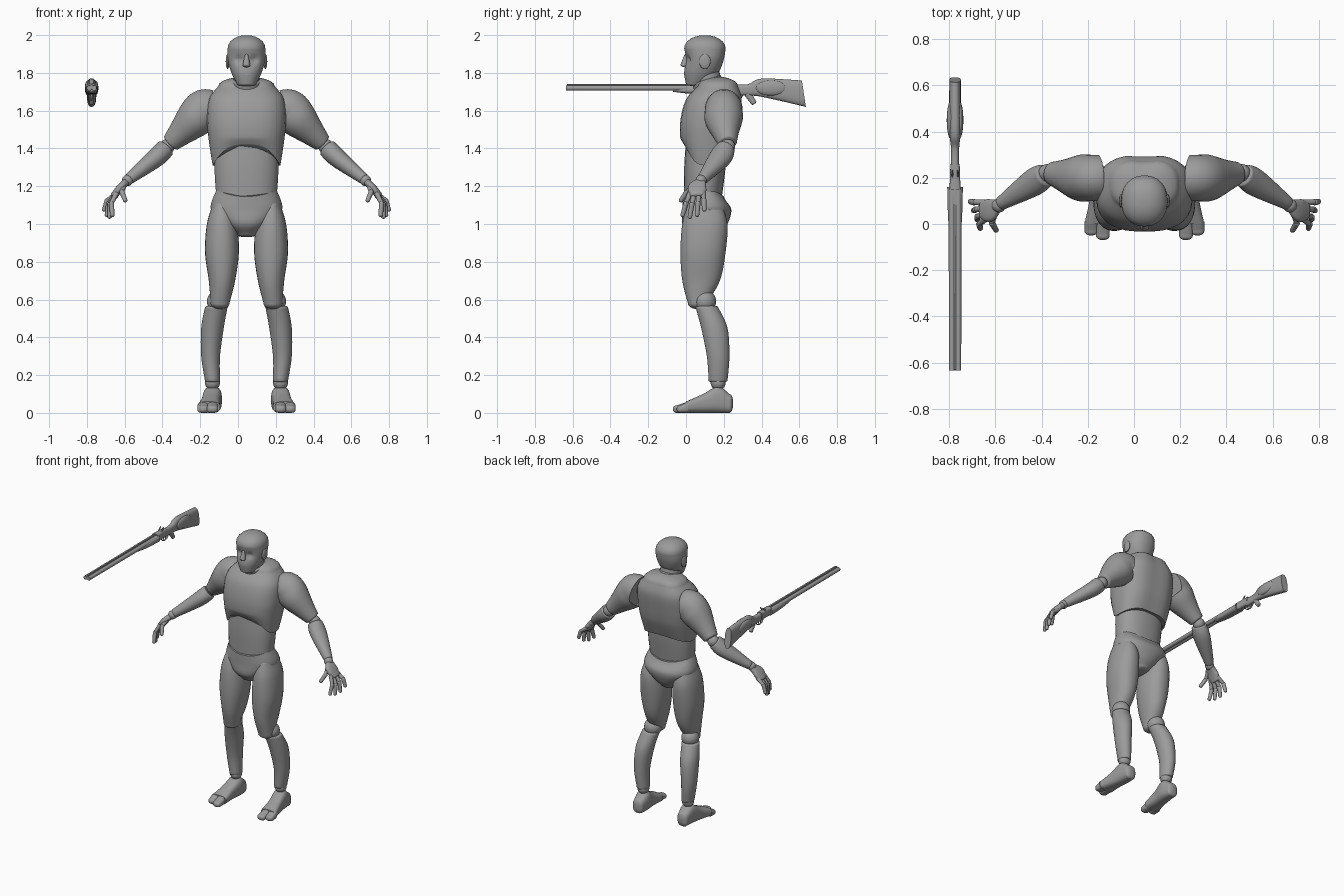
import bpy, bmesh, math
from mathutils import Vector

if "Cube" in bpy.data.objects:
    bpy.data.objects.remove(bpy.data.objects["Cube"])

COLOUR = (0.33, 0.33, 0.33, 1)
grey = bpy.data.materials.new("mid_grey")
grey.use_nodes = True
grey.diffuse_color = COLOUR
grey.node_tree.nodes["Principled BSDF"].inputs["Base Color"].default_value = COLOUR

RIGHTWARD, BACK, UP = Vector((1, 0, 0)), Vector((0, 1, 0)), Vector((0, 0, 1))
MID = 0.045      # centre line of the figure
GUN = -0.775     # centre line of the gun


def smooth(rows, steps=6):
    """Catmull-Rom curve through all values of the rows."""
    rows = [Vector(row) for row in rows]
    result = []
    for i in range(len(rows) - 1):
        before, start, end = rows[max(i - 1, 0)], rows[i], rows[i + 1]
        after = rows[min(i + 2, len(rows) - 1)]
        leave, arrive = (end - before) / 2, (after - start) / 2
        for k in range(steps):
            t = k / steps
            ease = t * t * (3 - 2 * t)
            result.append(start.lerp(end, ease) + leave * t * (1 - t) ** 2 - arrive * t * t * (1 - t))
    return result + [rows[-1]]


def oval(centre, across, other, power, count):
    """Superellipse ring with two radius vectors."""
    points = []
    for i in range(count):
        angle = math.tau * (i + 0.5) / count
        c, s = math.cos(angle), math.sin(angle)
        points.append(centre + across * math.copysign(abs(c) ** (2 / power), c)
                      + other * math.copysign(abs(s) ** (2 / power), s))
    return points


def body(name, rows, hint=RIGHTWARD, along=None, domes=(0, 0), power=2, count=32,
         shift=MID, side=1, bend=None):
    """Skin rows of (x, y, z, radius along hint, other radius), with domed ends."""
    spine = smooth(rows)
    last = len(spine) - 1
    rings = []
    for i, row in enumerate(spine):
        centre = row.to_3d() if len(row) < 4 else Vector(row[:3])
        ahead, behind = spine[min(i + 1, last)], spine[max(i - 1, 0)]
        tangent = along or Vector((ahead - behind)[:3]).normalized()
        across = (hint - tangent * tangent.dot(hint)).normalized()
        other = tangent.cross(across)
        slices = [(1, 0)]
        arc = [math.radians(15 * k) for k in range(1, 6)]
        if i == 0 and domes[0]:
            slices = [(math.cos(a), -domes[0] * math.sin(a)) for a in reversed(arc)] + slices
        if i == last and domes[1]:
            slices += [(math.cos(a), domes[1] * math.sin(a)) for a in arc]
        for size, offset in slices:
            rings.append(oval(centre + tangent * offset, across * row[3] * size,
                              other * row[4] * size, power, count))

    bm = bmesh.new()
    loops = []
    for ring in rings:
        points = [bend(p) if bend else p for p in ring]
        loops.append([bm.verts.new((p.x * side + shift, p.y, p.z)) for p in points])
    for low, high in zip(loops, loops[1:]):
        for i in range(count):
            bm.faces.new((low[i - 1], low[i], high[i], high[i - 1]))
    bm.faces.new(loops[0])
    bm.faces.new(loops[-1])
    bmesh.ops.recalc_face_normals(bm, faces=bm.faces)
    mesh = bpy.data.meshes.new(name)
    bm.to_mesh(mesh)
    bm.free()
    mesh.shade_smooth()
    mesh.set_sharp_from_angle(angle=math.radians(50))
    mesh.materials.append(grey)
    bpy.context.scene.collection.objects.link(bpy.data.objects.new(name, mesh))


def ball(name, centre, width, depth, height, **options):
    """Ellipsoid made of two domes."""
    body(name, [(*centre, width, depth)], along=UP, domes=(height, height), **options)


def clamp(value):
    return min(1, max(0, value))


# Torso: the chest has an arched lower edge and a shallow spine groove
def arch_chest(p):
    lower = clamp((1.46 - p.z) / 0.15)
    front = 0.3 + 0.7 * clamp((0.14 - p.y) / 0.12)
    lift = 0.11 * lower * front * (1 - clamp(abs(p.x) / 0.18) ** 3)
    groove = 0.1 * clamp(p.y - 0.15) * math.exp(-(p.x / 0.04) ** 2)
    return p + UP * lift - BACK * groove


def dip_waist(p):
    top = clamp((p.z - 1.08) / 0.08)
    return p - UP * 0.035 * top * (1 - clamp(abs(p.x) / 0.16) ** 2)


# Shallow eye sockets
def sink_eyes(p):
    distance = (abs(p.x) - 0.04) ** 2 + (p.z - 1.87) ** 2
    return p + BACK * 0.016 * math.exp(-distance / 0.0004) * (p.y < 0.06)


body("chest", [(0, .11, 1.31, .18, .12), (0, .12, 1.44, .2, .15), (0, .13, 1.55, .21, .16),
               (0, .15, 1.66, .2, .15), (0, .17, 1.73, .15, .11)],
     along=UP, domes=(0, .05), power=2.6, bend=arch_chest)
body("abdomen", [(0, .09, 1.14, .16, .1), (0, .1, 1.3, .17, .11), (0, .11, 1.45, .16, .11)],
     along=UP, power=2.3)
body("pelvis", [(0, .1, .95, .06, .08), (0, .1, 1, .12, .12), (0, .11, 1.08, .19, .13),
                (0, .09, 1.18, .16, .11)],
     along=UP, domes=(.02, 0), power=2.3, bend=dip_waist)

# Neck and its two bands
body("neck", [(0, .14, 1.66, .07, .07), (0, .1, 1.83, .07, .07)])
for name, y, z, radius in (("lower", .14, 1.7, .09), ("upper", .12, 1.74, .08)):
    body(f"{name}_neck_band", [(0, y, z - .01, radius, radius), (0, y - .01, z + .02, radius, radius)],
         domes=(.01, .01))

# Head and face
body("head", [(0, .05, 1.74, .05, .05), (0, .08, 1.8, .08, .09), (0, .1, 1.87, .1, .1),
              (0, .1, 1.93, .1, .11)],
     along=UP, domes=(.01, .07), power=2.2, count=48, bend=sink_eyes)
body("nose", [(0, 0, 1.89, .01, .01), (0, -.01, 1.84, .02, .02)], domes=(.01, .01))
ball("lips", (0, 0, 1.79), .03, .01, .01)

for side, tag in ((1, "left"), (-1, "right")):
    ball(f"{tag}_ear", (.1, .1, 1.86), .01, .03, .04, side=side)

    # Leg
    body(f"{tag}_thigh", [(.14, .06, .58, .05, .05), (.13, .08, .7, .07, .1), (.13, .09, .85, .09, .12),
                          (.13, .1, 1, .08, .12), (.13, .1, 1.1, .05, .09)],
         along=UP, domes=(.03, .03), power=2.2, side=side)
    ball(f"{tag}_knee", (.15, .1, .59), .06, .06, .06, side=side)
    body(f"{tag}_shin", [(.18, .17, .17, .04, .05), (.19, .17, .3, .05, .06),
                         (.18, .15, .45, .06, .07), (.16, .11, .56, .06, .06)],
         along=UP, domes=(.01, .01), side=side)
    ball(f"{tag}_ankle", (.18, .17, .16), .04, .04, .04, side=side)

    # Foot: each height radius equals its centre height, so the sole is flat
    body(f"{tag}_foot", [(.2, 0, .03, .06, .03), (.19, .09, .05, .05, .05),
                         (.18, .17, .07, .05, .07), (.18, .23, .05, .04, .05)],
         along=BACK, domes=(0, .02), power=2.8, side=side)
    for name, x, tip in (("big_toe", .18, -.05), ("small_toes", .23, -.03)):
        body(f"{tag}_{name}", [(x, tip, .02, .03, .02), (x, .01, .03, .03, .03)],
             along=BACK, domes=(.02, 0), power=2.6, side=side)

    # Arm
    body(f"{tag}_upper_arm", [(.2, .2, 1.6, .1, .11), (.23, .2, 1.6, .1, .11), (.28, .2, 1.55, .1, .1),
                              (.35, .21, 1.48, .07, .07), (.4, .22, 1.43, .05, .05)],
         hint=BACK, domes=(0, .01), side=side)
    ball(f"{tag}_elbow", (.42, .22, 1.41), .04, .04, .04, side=side)
    body(f"{tag}_forearm", [(.43, .21, 1.4, .05, .05), (.48, .18, 1.35, .06, .05),
                            (.62, .09, 1.24, .03, .03)],
         hint=BACK, domes=(.01, .01), side=side)
    ball(f"{tag}_wrist", (.63, .08, 1.23), .03, .03, .03, side=side)

    # Hand: fingers fan out by rule, each bent at the middle joint
    body(f"{tag}_palm", [(.64, .08, 1.22, .03, .02), (.67, .06, 1.19, .05, .02), (.7, .06, 1.15, .04, .02)],
         hint=BACK, domes=(.01, .01), power=2.5, side=side)
    digits = {"thumb": (Vector((.65, .04, 1.2)), Vector((-.01, -.07, -.08)))}
    for i, (name, drop) in enumerate((("index", .12), ("middle", .13), ("ring", .12), ("little", .09))):
        fan = 0.015 * i
        digits[f"{name}_finger"] = (Vector((.69, .02 + .024 * i, 1.16)), Vector((.02 + fan, fan - .04, -drop)))
    for name, (root, reach) in digits.items():
        joint = root + reach / 2 + Vector((.015, 0, .01))
        for part, start, end in (("base", root, joint), ("tip", joint, root + reach)):
            body(f"{tag}_{name}_{part}", [(*start, .014, .014), (*start.lerp(end, .9), .012, .012)],
                 hint=BACK, domes=(.01, .01), count=12, side=side)

    # Paired gun parts
    body(f"{tag}_barrel", [(side * .013, -.635, 1.72, .014, .014), (side * .013, .16, 1.72, .015, .015)],
         along=BACK, count=16, shift=GUN)
    body(f"{tag}_hammer", [(side * .012, .2, 1.73, .005, .008), (side * .012, .23, 1.76, .004, .005)],
         domes=(.005, .005), count=12, shift=GUN)
    ball(f"{tag}_cheek_pad", (side * .02, .45, 1.72), .016, .08, .04, shift=GUN)

# Gun body
body("barrel_rib", [(0, -.63, 1.73, .005, .01), (0, .16, 1.73, .005, .01)],
     along=BACK, power=6, count=16, shift=GUN)
body("fore_end", [(0, -.07, 1.71, .02, .01), (0, .02, 1.71, .03, .02), (0, .16, 1.71, .034, .025)],
     along=BACK, power=2.8, shift=GUN)
body("action", [(0, .15, 1.715, .024, .028), (0, .26, 1.715, .02, .028)],
     along=BACK, power=4, shift=GUN)
body("stock", [(0, .25, 1.71, .018, .03), (0, .34, 1.71, .018, .03), (0, .42, 1.72, .025, .05),
               (0, .63, 1.69, .025, .07)],
     along=BACK, power=2.6, shift=GUN, bend=lambda p: p - BACK * 0.15 * (p.z - 1.65))
body("grip", [(0, .32, 1.7, .014, .02), (0, .36, 1.64, .012, .015)], domes=(0, .005), shift=GUN)

# Trigger guard and triggers
guard_arc = [math.pi * i / 8 for i in range(9)]
body("trigger_guard", [(0, .26 - .04 * math.cos(a), 1.69 - .035 * math.sin(a), .006, .003)
                       for a in guard_arc], count=12, shift=GUN)
for name, y in (("front", .25), ("rear", .27)):
    body(f"{name}_trigger", [(0, y, 1.7, .004, .004), (0, y, 1.665, .003, .003)],
         domes=(0, .003), count=12, shift=GUN)
